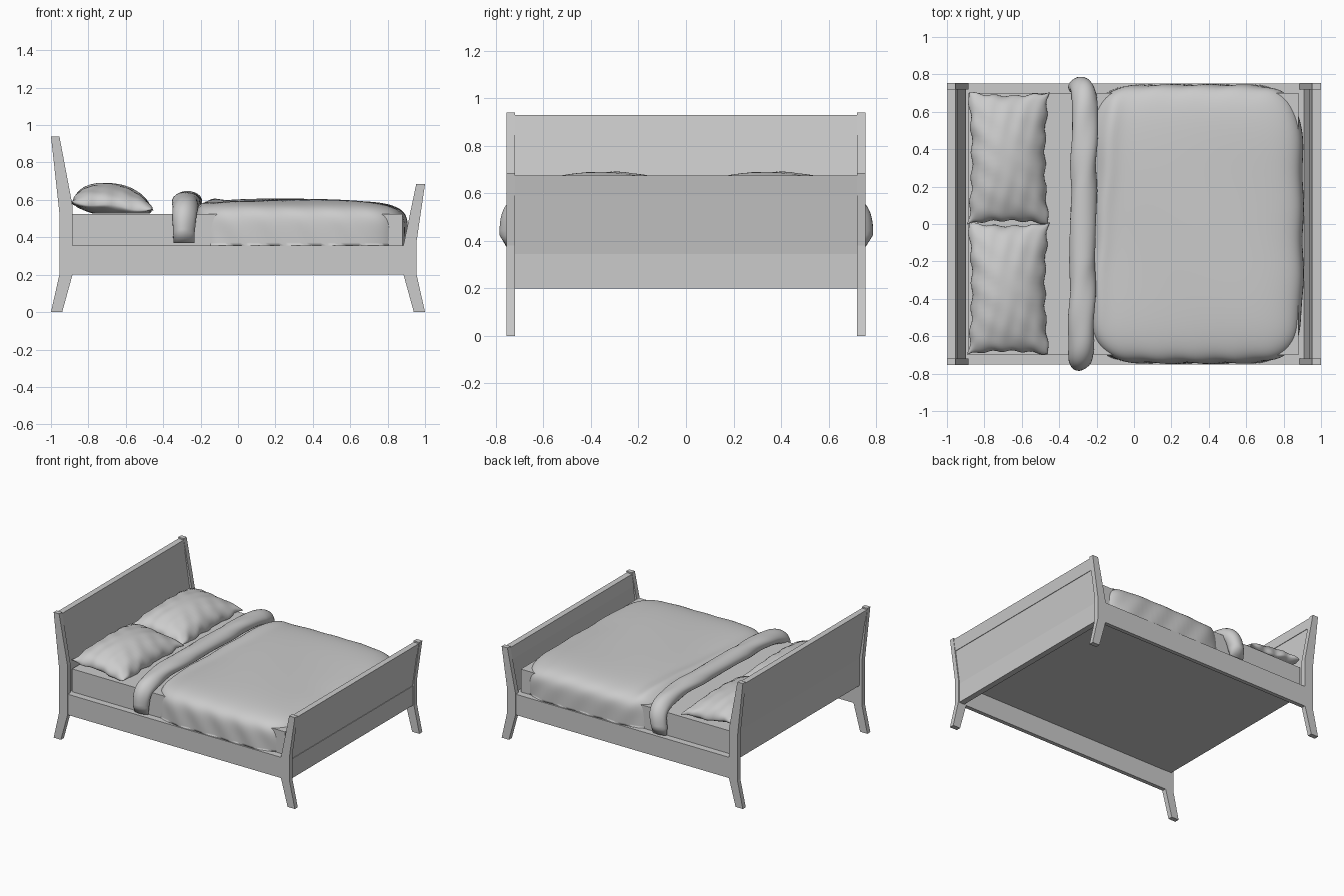
import bpy, bmesh, math
from mathutils import Vector

cube = bpy.data.objects.get("Cube")
if cube:
    bpy.data.objects.remove(cube, do_unlink=True)

grey = bpy.data.materials.new("plain_grey")
grey.use_nodes = True
COLOUR = (0.6, 0.6, 0.6, 1)
grey.diffuse_color = COLOUR
grey.node_tree.nodes["Principled BSDF"].inputs["Base Color"].default_value = COLOUR


def finish(name, bm, smooth=False):
    bmesh.ops.recalc_face_normals(bm, faces=bm.faces)
    mesh = bpy.data.meshes.new(name)
    bm.to_mesh(mesh)
    bm.free()
    mesh.materials.append(grey)
    if smooth:
        mesh.shade_smooth()
    obj = bpy.data.objects.new(name, mesh)
    bpy.context.collection.objects.link(obj)
    return obj


def prism(name, profile, y0, y1):
    """Extrude an x-z outline along y."""
    bm = bmesh.new()
    face = bm.faces.new([bm.verts.new((x, y0, z)) for x, z in profile])
    out = bmesh.ops.extrude_face_region(bm, geom=[face])
    moved = [v for v in out["geom"] if isinstance(v, bmesh.types.BMVert)]
    bmesh.ops.translate(bm, verts=moved, vec=(0, y1 - y0, 0))
    return finish(name, bm)


def box(name, x0, x1, y0, y1, z0, z1):
    return prism(name, [(x0, z0), (x1, z0), (x1, z1), (x0, z1)], y0, y1)


def plank(name, line, half):
    """Board between the posts following a centre line in x-z."""
    prism(name, [(x - half, z) for x, z in line]
          + [(x + half, z) for x, z in reversed(line)], -0.722, 0.722)


def soft_box(name, cuts, power, shape):
    """Rounded subdivided cube, each point moved by shape(x, y, z)."""
    bm = bmesh.new()
    bmesh.ops.create_cube(bm, size=2)
    bmesh.ops.subdivide_edges(bm, edges=bm.edges[:], cuts=cuts, use_grid_fill=True)
    for v in bm.verts:
        p = Vector([math.sin(c * math.pi / 2) for c in v.co])
        p /= sum(abs(c) ** power for c in p) ** (1 / power)
        v.co = shape(*p)
    return finish(name, bm, True)


# Flared posts at the four corners
head_post = [(-1, 0), (-0.94, 0), (-0.885, 0.2), (-0.885, 0.57),
             (-0.955, 0.94), (-1, 0.94), (-0.955, 0.53), (-0.955, 0.2)]
foot_post = [(1, 0), (0.94, 0), (0.885, 0.2), (0.885, 0.36),
             (0.953, 0.685), (1, 0.685), (0.955, 0.38), (0.955, 0.2)]
for side, s in (("left", 1), ("right", -1)):
    prism("head_post_" + side, head_post, s * 0.72, s * 0.755)
    prism("foot_post_" + side, foot_post, s * 0.72, s * 0.755)
    box("side_rail_" + side, -0.89, 0.89, s * 0.722, s * 0.752, 0.2, 0.355)

# Headboard and footboard planks
plank("headboard_panel", [(-0.917, 0.345), (-0.917, 0.55), (-0.963, 0.845)], 0.018)
plank("headboard_top_rail", [(-0.963, 0.845), (-0.976, 0.93)], 0.022)
plank("footboard_bottom_rail", [(0.925, 0.2), (0.925, 0.345)], 0.022)
plank("footboard_panel", [(0.925, 0.345), (0.96, 0.59)], 0.018)
plank("footboard_top_rail", [(0.96, 0.59), (0.974, 0.675)], 0.022)

# Base board and mattress
box("base_board", -0.9, 0.91, -0.725, 0.725, 0.345, 0.354)
box("mattress", -0.885, 0.88, -0.7, 0.7, 0.354, 0.525)


# Duvet: rounded top, straight sides with soft creases
def duvet_shape(x, y, z):
    wx = 0.33 + 0.575 * x
    top = 0.225 + 0.022 * math.cos(2.2 * (wx - 0.22))
    crease = 0.005 * math.sin(31 * wx + 5 * z) * max(0, abs(y) - 0.75) * 4
    lump = 0.004 * math.sin(4 * y + 7 * wx) * max(0, z)
    ridge = 0.022 * math.exp(-((wx + 0.17 - 0.06 * y) / 0.05) ** 2) * max(0, z)
    wy = 0.745 * y * (1 + crease)
    return (wx + 0.004 * math.sin(13 * y) * x, wy,
            0.356 + max(0, z) * (top + lump + ridge))


soft_box("duvet", 47, 6, duvet_shape)


# Folded duvet edge: padded roll draped over both sides
def fold_roll(name, steps=110, ring=24):
    bm = bmesh.new()
    path = []
    for i in range(steps + 1):
        a = math.pi * i / steps
        c, s = math.cos(a), math.sin(a)
        path.append(Vector((0, 0.735 * math.copysign(abs(c) ** 0.4, c),
                            0.37 + 0.225 * abs(s) ** 0.4)))
    rows = []
    for i, p in enumerate(path):
        d = (path[min(i + 1, steps)] - path[max(i - 1, 0)]).normalized()
        normal = Vector((0, d.z, -d.y))
        drop = min(1, max(0, (p.z - 0.42) / 0.15))
        end = min(1, 0.35 + 12 * abs(p.z - 0.37)) if p.z < 0.45 else 1
        centre = p + Vector((-0.292 + 0.02 * drop + 0.015 * p.y * drop, 0, 0))
        row = []
        for k in range(ring):
            t = math.tau * k / ring
            pad = 1 + 0.05 * math.sin(3 * t + 14 * p.y) + 0.03 * math.sin(23 * p.y + 17 * p.z + t)
            width = 0.057 + 0.012 * drop
            row.append(bm.verts.new(centre + Vector((width * pad * math.cos(t), 0, 0))
                                    + normal * (0.05 * end * pad * math.sin(t))))
        rows.append(row)
    for a, b in zip(rows, rows[1:]):
        for k in range(ring):
            n = (k + 1) % ring
            bm.faces.new((a[k], a[n], b[n], b[k]))
    bm.faces.new(rows[0])
    bm.faces.new(rows[-1])
    return finish(name, bm, True)


fold_roll("duvet_fold")


# Pillows: two seamed sheets, plump in the middle with pulled-out corners
def pillow(name, centre_y, cuts=36):
    bm = bmesh.new()
    sheets = []
    for up in (True, False):
        grid = []
        for i in range(cuts + 1):
            u = math.sin(math.pi * (i / cuts - 0.5))
            row = []
            for j in range(cuts + 1):
                v = math.sin(math.pi * (j / cuts - 0.5))
                puff = ((1 - u * u) * (1 - v * v)) ** 0.45
                edge = max(abs(u), abs(v)) ** 8
                x = 0.215 * u * (1 - 0.09 * (1 - v * v))
                y = 0.352 * v * (1 - 0.05 * (1 - u * u))
                x += 0.006 * edge * math.sin(17 * v + centre_y * 9)
                y += 0.005 * edge * math.sin(13 * u)
                seam = 0.567 - 0.022 * u + 0.008 * edge * math.sin(11 * v + 5 * u)
                fold = 0.006 * math.sin(15 * v + 6 * u) * abs(u) * puff
                fold += 0.005 * math.sin(14 * u - 5 * v) * abs(v) * puff
                z = seam + 0.122 * puff + fold if up else max(0.526, seam - 0.06 * puff)
                row.append(bm.verts.new((x - 0.672, y + centre_y, z)))
            grid.append(row)
        for i in range(cuts):
            for j in range(cuts):
                bm.faces.new((grid[i][j], grid[i + 1][j], grid[i + 1][j + 1], grid[i][j + 1]))
        sheets.append(grid)
    bmesh.ops.remove_doubles(bm, verts=bm.verts[:], dist=0.0003)
    return finish(name, bm, True)


pillow("pillow_left", 0.352)
pillow("pillow_right", -0.345)
